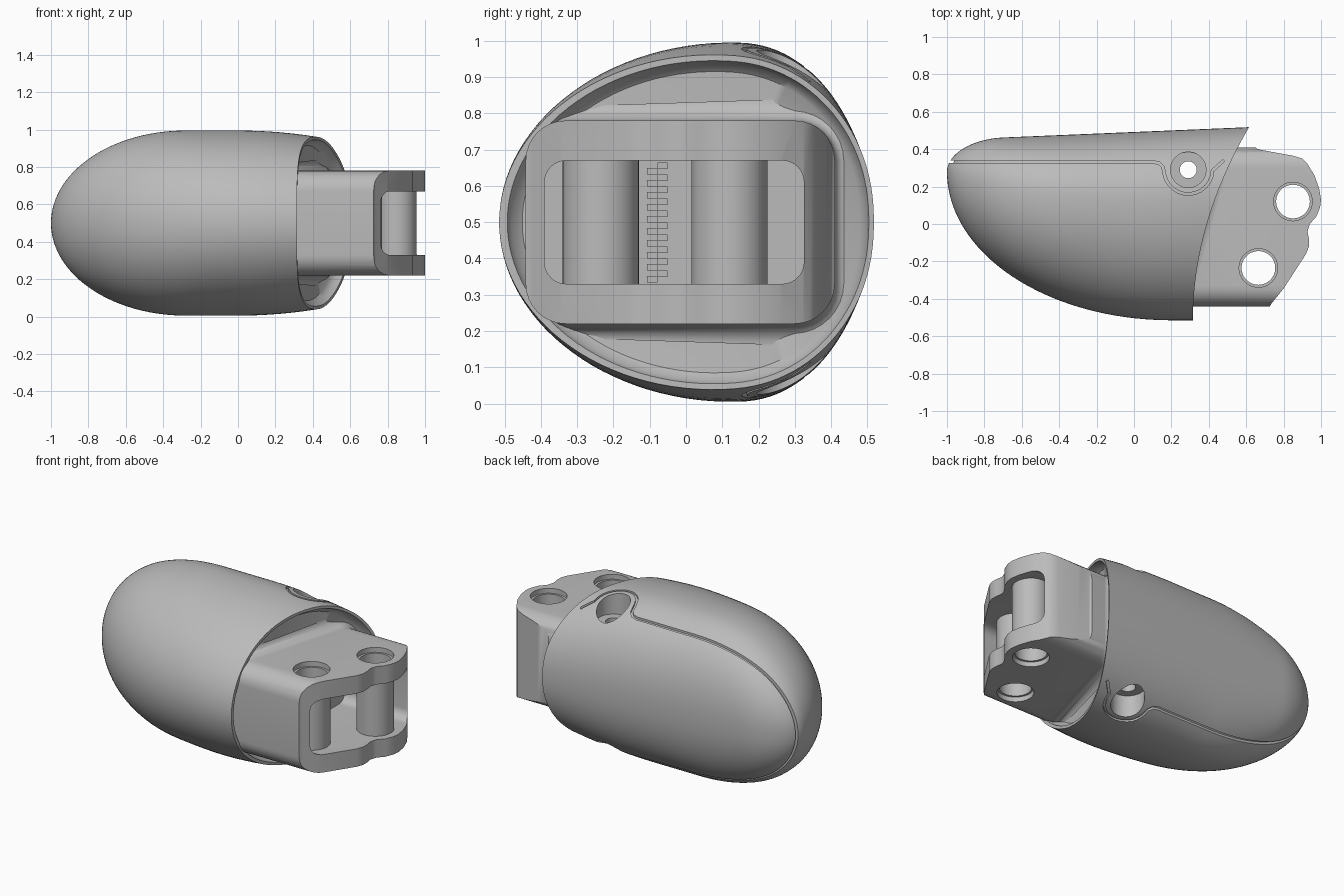
import bpy, bmesh
from math import sin, cos, pi, sqrt, radians
from mathutils import Vector

if "Cube" in bpy.data.objects:
    bpy.data.objects.remove(bpy.data.objects["Cube"])

grey = bpy.data.materials.new("plain grey")
grey.use_nodes = True
COLOR = (0.5, 0.5, 0.5, 1)
grey.diffuse_color = COLOR
grey.node_tree.nodes["Principled BSDF"].inputs["Base Color"].default_value = COLOR


def make(name, bm):
    bmesh.ops.recalc_face_normals(bm, faces=bm.faces)
    me = bpy.data.meshes.new(name)
    bm.to_mesh(me)
    bm.free()
    me.materials.append(grey)
    ob = bpy.data.objects.new(name, me)
    bpy.context.collection.objects.link(ob)
    return ob


def loft(name, rings, caps=True):
    bm = bmesh.new()
    loops = [[bm.verts.new(p) for p in r] for r in rings]
    n = len(rings[0])
    for a, b in zip(loops, loops[1:]):
        for i in range(n):
            j = (i + 1) % n
            bm.faces.new((a[i], a[j], b[j], b[i]))
    if caps:
        bm.faces.new(loops[0])
        bm.faces.new(loops[-1])
    return make(name, bm)


def prism(name, outline, z0, z1):
    return loft(name, [[(x, y, z) for x, y in outline] for z in (z0, z1)])


def cylinder(name, x, y, r, z0, z1):
    pts = [(x + r * cos(2 * pi * i / 48), y + r * sin(2 * pi * i / 48)) for i in range(48)]
    return prism(name, pts, z0, z1)


def activate(ob):
    bpy.ops.object.select_all(action='DESELECT')
    ob.select_set(True)
    bpy.context.view_layer.objects.active = ob


def boolean(ob, other, op='DIFFERENCE'):
    activate(ob)
    m = ob.modifiers.new("cut", 'BOOLEAN')
    m.operation, m.object, m.solver = op, other, 'EXACT'
    bpy.ops.object.modifier_apply(modifier=m.name)
    bpy.data.objects.remove(other)


def smooth(ob, angle=35):
    activate(ob)
    bpy.ops.object.shade_smooth_by_angle(angle=radians(angle))


def rounded_rect(y0, y1, z0, z1, r, steps=8):
    pts = []
    for k, (cy, cz) in enumerate([(y1 - r, z1 - r), (y0 + r, z1 - r), (y0 + r, z0 + r), (y1 - r, z0 + r)]):
        for i in range(steps + 1):
            a = pi / 2 * (k + i / steps)
            pts.append((cy + r * cos(a), cz + r * sin(a)))
    return pts


# Fingertip shell: egg-shaped sections that shrink to a blunt tip
def quarter(x, length):
    t = min(max((x + 1) / length, 0), 1)
    return sqrt(1 - (1 - t) ** 2)


def section(x):
    centre = 0.28 - 0.16 * quarter(x, 1.2)
    front = 0.28 - 0.795 * quarter(x, 1.2)
    back = 0.28 + 0.17 * quarter(x, 0.3) + 0.042 * (x + 1)
    half = 0.495 * quarter(x, 0.72) - 0.19 * max(x, 0) ** 2
    return centre, centre - front, back - centre, half


def rim(y):
    return 0.39 + 0.29 * y + 0.28 * y * y


def egg(x, a, scale=1.0):
    c, f, b, h = section(x)
    y, z = cos(a), sin(a)
    k = 2 / 2.2 if y > 0 else 1
    y = (abs(y) ** k) * (b if y > 0 else -f)
    z = (abs(z) ** k if cos(a) > 0 else abs(z)) * (h if z > 0 else -h)
    return c + y * scale, 0.5 + z * scale


def rim_x(a):
    x = 0.4
    for _ in range(25):
        x = rim(egg(x, a)[0])
    return x


N = 112
angles = [2 * pi * (i + 0.5) / N for i in range(N)]
ends = [rim_x(a) for a in angles]


def shell_rings():
    rings = []
    for k in range(1, 45):
        s = (k / 44) ** 2.2
        ring = []
        for a, e in zip(angles, ends):
            x = -1 + s * (e + 1)
            ring.append((x, *egg(x, a)))
        rings.append(ring)
    return rings


rings = shell_rings()
for scale, depth in ((0.965, 0), (0.945, 0.03), (0.90, 0.05), (0.5, 0.06), (0.05, 0.06)):
    ring = []
    for a, e in zip(angles, ends):
        y, z = egg(e, a, scale)
        ring.append((rim(y) - depth, y, z))
    rings.append(ring)
shell = loft("fingertip_shell", rings)

# Seam groove around the back cover, only skin deep
core = loft("core", [[Vector((-0.1, 0.12, 0.5)) + 0.978 * (Vector(p) - Vector((-0.1, 0.12, 0.5)))
                      for p in r] for r in shell_rings()])
path = [(-1.1, 0.332), (0.1, 0.332), (0.135, 0.325), (0.155, 0.305)]
for i in range(13):
    a = radians(190 + 14 * i)
    path.append((0.29 + 0.13 * cos(a), 0.29 + 0.13 * sin(a)))
path.append((0.48, 0.34))
left, right = [], []
for i, p in enumerate(path):
    d = Vector(path[min(i + 1, len(path) - 1)]) - Vector(path[max(i - 1, 0)])
    n = Vector((-d.y, d.x)).normalized() * 0.007
    left.append(tuple(Vector(p) + n))
    right.append(tuple(Vector(p) - n))
groove = prism("groove", left + right[::-1], -0.2, 1.2)
boolean(groove, core)
boolean(shell, groove)

# Counterbored screw hole through the shell
SX, SY = 0.29, 0.29
boolean(shell, cylinder("bore", SX, SY, 0.045, -0.2, 1.2))
for z0, z1 in ((0.84, 1.2), (-0.2, 0.16)):
    boolean(shell, cylinder("counterbore", SX, SY, 0.095, z0, z1))
smooth(shell)

# Hinge block: plan outline trimmed by a rounded cross-section
plan = [(0.24, -0.46), (0.715, -0.46), (0.735, -0.425), (0.80, -0.345), (0.92, -0.16), (0.935, -0.12),
        (0.935, -0.08), (0.928, -0.04), (0.94, 0), (0.975, 0.04), (0.995, 0.09), (1.0, 0.13),
        (0.99, 0.19), (0.965, 0.26), (0.925, 0.325), (0.90, 0.35), (0.85, 0.365), (0.74, 0.385),
        (0.66, 0.40), (0.63, 0.43), (0.4, 0.43)]
block = prism("hinge_block", plan, 0.1, 0.9)
outer = rounded_rect(-0.442, 0.41, 0.22, 0.78, 0.11)
boolean(block, loft("trim", [[(x, y, z) for y, z in outer] for x in (0.1, 1.2)]), 'INTERSECT')
inner = rounded_rect(-0.39, 0.325, 0.33, 0.67, 0.06)
boolean(block, loft("cavity", [[(x, y, z) for y, z in inner] for x in (0.5, 1.2)]))

# Hinge tubes with bored, countersunk ends
for px, py in ((0.85, 0.12), (0.665, -0.235)):
    boolean(block, cylinder("tube", px, py, 0.105, 0.28, 0.72), 'UNION')
    boolean(block, cylinder("pin_bore", px, py, 0.09, 0, 1))
    for z0, z1 in ((0.75, 1), (0, 0.25)):
        boolean(block, cylinder("pin_recess", px, py, 0.103, z0, z1))
smooth(block)

# Flared fillet where the block meets the recessed face
R = 0.06
flare = []
for k in range(9):
    t = pi / 2 * k / 8
    d, h = R * (1 - sin(t)), R * (1 - cos(t))
    ring = []
    for y, z in rounded_rect(-0.442 - d, 0.41 + d, 0.22 - d, 0.78 + d, 0.11 + d):
        c, f, b, half = section(rim(y))
        q = sqrt(((y - c) / (b if y > c else f)) ** 2 + ((z - 0.5) / half) ** 2)
        s = min(1, 0.95 / q)
        y, z = c + (y - c) * s, 0.5 + (z - 0.5) * s
        ring.append((rim(y) - 0.062 + h, y, z))
    flare.append(ring)
smooth(loft("block_fillet", flare, caps=False))

# Staggered teeth on the cavity floor between the tubes
bm = bmesh.new()
for i in range(10):
    for side in (0, 1):
        cube = bmesh.ops.create_cube(bm, size=1)["verts"]
        bmesh.ops.scale(bm, verts=cube, vec=(0.03, 0.028, 0.018))
        bmesh.ops.translate(bm, verts=cube, vec=(0.512, -0.093 + 0.028 * side, 0.343 + 0.033 * i + 0.015 * side))
make("cavity_teeth", bm)
